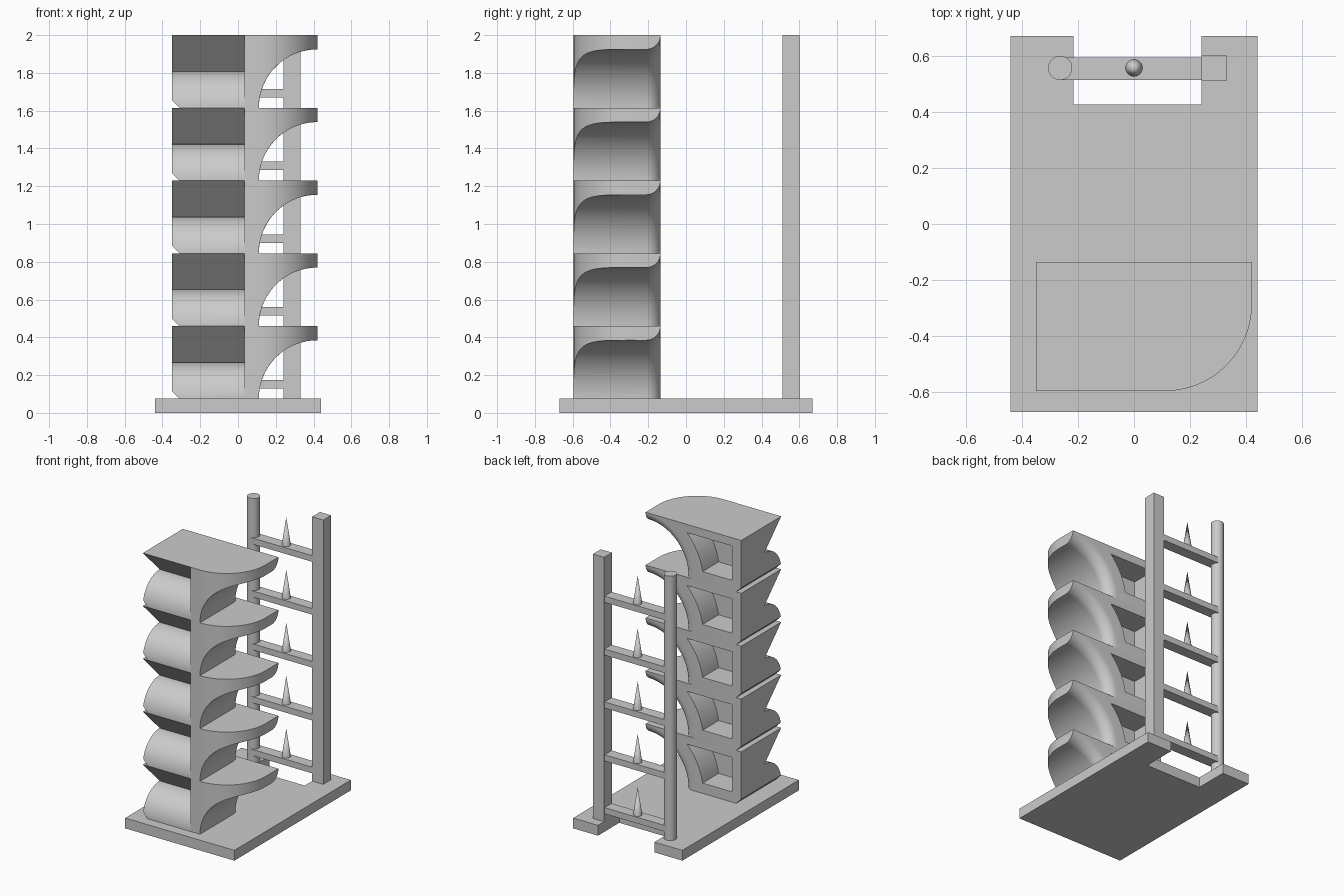
import bpy, bmesh, math
from mathutils import Vector

default = bpy.data.objects.get("Cube")
if default:
    bpy.data.objects.remove(default, do_unlink=True)

gray = bpy.data.materials.new("light_gray")
gray.use_nodes = True
COLOR = (0.6, 0.6, 0.6, 1)
gray.diffuse_color = COLOR
gray.node_tree.nodes["Principled BSDF"].inputs["Base Color"].default_value = COLOR


def finish(name, bm):
    """Turn a bmesh into a named object with the shared material."""
    bmesh.ops.recalc_face_normals(bm, faces=bm.faces)
    mesh = bpy.data.meshes.new(name)
    bm.to_mesh(mesh)
    bm.free()
    mesh.materials.append(gray)
    obj = bpy.data.objects.new(name, mesh)
    bpy.context.collection.objects.link(obj)
    return obj


def prism(name, points, axis, lo, hi):
    """Extrude a 2D outline along an axis (outline uses the other two, in order)."""
    def place(a, b):
        co = [a, b]
        co.insert(axis, lo)
        return co
    bm = bmesh.new()
    face = bm.faces.new([bm.verts.new(place(a, b)) for a, b in points])
    ext = bmesh.ops.extrude_face_region(bm, geom=[face])
    shift = Vector((0, 0, 0))
    shift[axis] = hi - lo
    bmesh.ops.translate(bm, vec=shift,
                        verts=[v for v in ext["geom"] if isinstance(v, bmesh.types.BMVert)])
    return finish(name, bm)


def box(name, x0, x1, y0, y1, z0, z1):
    return prism(name, [(x0, y0), (x1, y0), (x1, y1), (x0, y1)], 2, z0, z1)


def cone(name, x, y, z, r1, r2, height, sides):
    bm = bmesh.new()
    bmesh.ops.create_cone(bm, cap_ends=True, segments=sides, radius1=r1, radius2=r2, depth=height)
    bmesh.ops.translate(bm, vec=(x, y, z + height / 2), verts=bm.verts)
    return finish(name, bm)


def arc(cx, cy, r, start, end, steps):
    """Points on a circular arc, angles in degrees."""
    angles = [math.radians(start + (end - start) * i / steps) for i in range(steps + 1)]
    return [(cx + r * math.cos(a), cy + r * math.sin(a)) for a in angles]


def smooth(obj):
    bpy.ops.object.select_all(action="DESELECT")
    obj.select_set(True)
    bpy.context.view_layer.objects.active = obj
    bpy.ops.object.shade_smooth_by_angle(angle=math.radians(25))


BASE = 0.075           # base thickness
STEP = 0.385           # height of one tower level
LEFT, RIGHT = -0.35, 0.42
FRONT, BACK = -0.595, -0.135
FILLET = 0.075
RAD = STEP - FILLET    # radius of the overhang arch and of the plan corner
HALF = STEP / 2

# Base plate with a notch at the back
prism("base_plate", [(-0.44, -0.67), (0.44, -0.67), (0.44, 0.67), (0.24, 0.67),
                     (0.24, 0.425), (-0.215, 0.425), (-0.215, 0.67), (-0.44, 0.67)], 2, 0, BASE)

# One tower level: block with one rounded plan corner
plan = [(RIGHT, BACK), (LEFT, BACK), (LEFT, FRONT)]
plan += arc(RIGHT - RAD, FRONT + RAD, RAD, -90, 0, 32)
tower = prism("tower", plan, 2, 0, STEP)

# Arch cutter: turned profile whose back rim flares out
profile = [(0, -0.7), (RAD, -0.7)]
profile += arc(STEP - 0.0005, BACK - FILLET, FILLET, 180, 90, 10) + [(STEP - 0.0005, 0), (0, 0)]
bm = bmesh.new()
verts = [bm.verts.new((RIGHT - r, y, 0)) for r, y in profile]
edges = [bm.edges.new(pair) for pair in zip(verts, verts[1:])]
bmesh.ops.spin(bm, geom=verts + edges, cent=(RIGHT, 0, 0), axis=(0, 1, 0),
               angle=math.tau, steps=128, use_duplicate=False)
bmesh.ops.remove_doubles(bm, verts=bm.verts, dist=1e-5)
arch_cutter = finish("arch_cutter", bm)

# Front cutter: sloped overhang above a quarter-round bulge
groove = [(FRONT - 0.02, STEP + 0.02)] + arc(FRONT + HALF, 0, HALF, 90, 180, 24)
groove += [(FRONT - 0.005, -0.02), (-0.7, -0.02), (-0.7, STEP + 0.02)]
groove_cutter = prism("groove_cutter", groove, 0, -0.5, 0.035)

# Small chamfer under the plain side
chamfer_cutter = prism("chamfer_cutter", [(LEFT - 0.05, -0.01), (LEFT + 0.05, -0.01),
                                          (LEFT - 0.05, 0.09)], 1, -0.8, 0)

# Recessed window at the back, with one side following the arch
low, high, rim = 0.075, 0.325, STEP + 0.08
a0, a1 = (180 - math.degrees(math.asin(z / rim)) for z in (low, high))
window = [(LEFT + 0.075, high), (LEFT + 0.075, low)] + arc(RIGHT, 0, rim, a0, a1, 12)
window_cutter = prism("window_cutter", window, 1, BACK - 0.185, 0)

bpy.context.view_layer.objects.active = tower
for cutter in (arch_cutter, groove_cutter, chamfer_cutter, window_cutter):
    mod = tower.modifiers.new("cut", "BOOLEAN")
    mod.operation = "DIFFERENCE"
    mod.solver = "EXACT"
    mod.object = cutter
    bpy.ops.object.modifier_apply(modifier=mod.name)
    bpy.data.objects.remove(cutter, do_unlink=True)
smooth(tower)

# Stack the levels
tower.location.z = BASE
stack = tower.modifiers.new("levels", "ARRAY")
stack.count = 5
stack.use_relative_offset = False
stack.use_constant_offset = True
stack.constant_offset_displace = (0, 0, STEP)

# Rear posts
box("square_post", 0.24, 0.33, 0.51, 0.6, BASE, 2)
smooth(cone("round_post", -0.263, 0.556, BASE, 0.043, 0.043, 2 - BASE, 48))

# Bridges between the posts, each with a spike
for i in range(5):
    z = 0.13 + i * STEP
    box(f"bridge_{i + 1}", -0.263, 0.24, 0.513, 0.594, z, z + 0.045)
    smooth(cone(f"spike_{i + 1}", 0, 0.556, z + 0.045, 0.03, 0, 0.2, 32))
